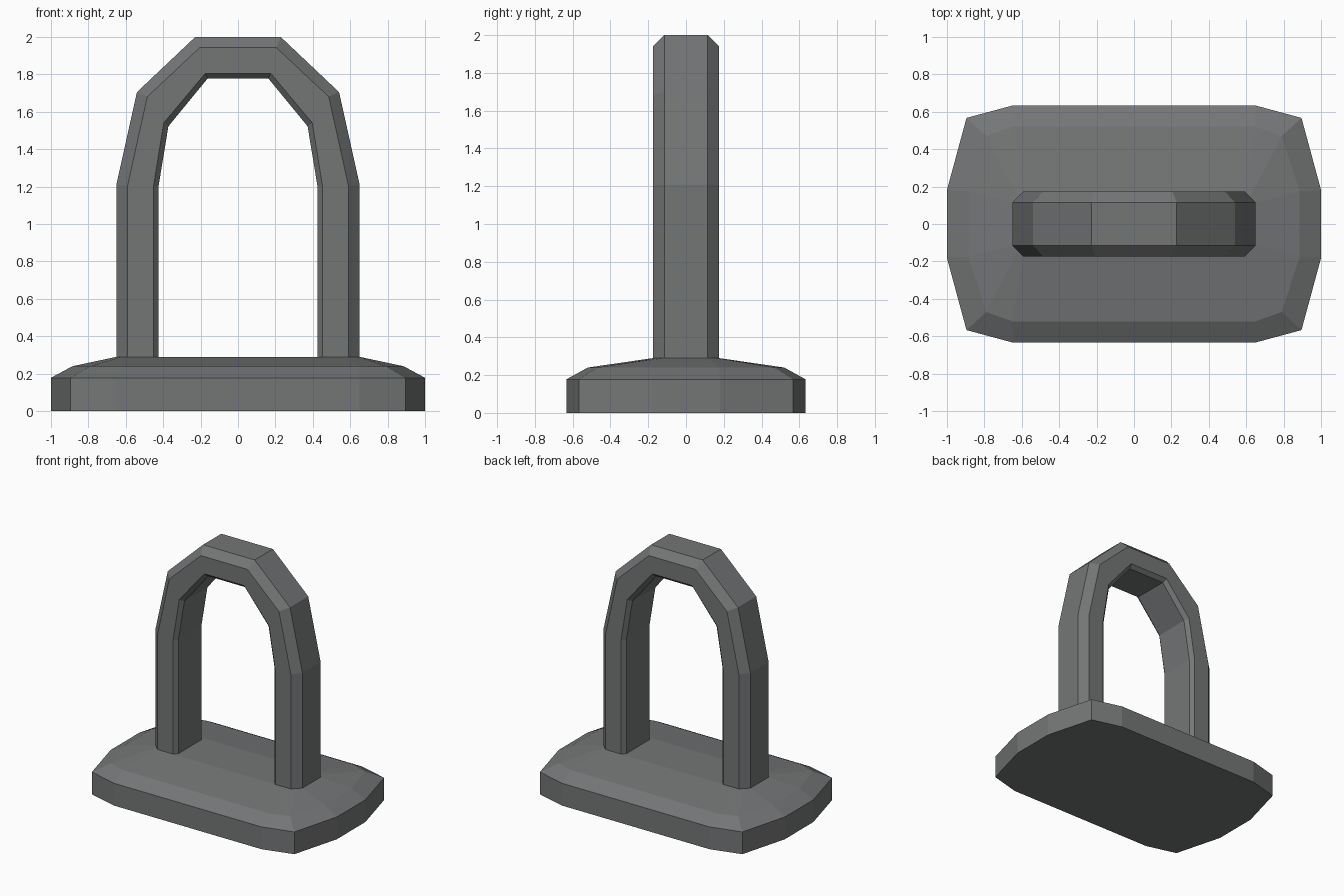
import bpy, bmesh

if "Cube" in bpy.data.objects:
    bpy.data.objects.remove(bpy.data.objects["Cube"])

# Dark grey metal
metal = bpy.data.materials.new("dark_metal")
metal.diffuse_color = (0.175, 0.18, 0.182, 1)
metal.use_nodes = True
metal.node_tree.nodes["Principled BSDF"].inputs["Base Color"].default_value = metal.diffuse_color


def loft(name, rings):
    """Skin a list of equal-length closed rings and cap both ends."""
    bm = bmesh.new()
    vs = [[bm.verts.new(p) for p in ring] for ring in rings]
    n = len(vs[0])
    for a, b in zip(vs, vs[1:]):
        for i in range(n):
            j = (i + 1) % n
            bm.faces.new((a[i], a[j], b[j], b[i]))
    bm.faces.new(vs[0])
    bm.faces.new(vs[-1])
    bmesh.ops.recalc_face_normals(bm, faces=bm.faces)
    mesh = bpy.data.meshes.new(name)
    bm.to_mesh(mesh)
    bm.free()
    mesh.materials.append(metal)
    obj = bpy.data.objects.new(name, mesh)
    bpy.context.collection.objects.link(obj)
    return obj


def outline(quarter, z):
    """Mirror one quarter of an outline into a closed ring at height z."""
    half = quarter + [(-x, y) for x, y in reversed(quarter)]
    return [(x, y, z) for x, y in half + [(-x, -y) for x, y in half]]


# Base plate: straight wall, bevelled rim, gentle slope up to the arch feet
rim = [(1.0, 0.18), (0.895, 0.567), (0.65, 0.633)]
shoulder = [(0.885, 0.175), (0.79, 0.47), (0.65, 0.52)]
crown = [(0.65, 0.115), (0.62, 0.145), (0.59, 0.175)]
loft("base_plate", [outline(rim, 0), outline(rim, 0.178),
                    outline(shoulder, 0.24), outline(crown, 0.29)])


# Arch: four rails (outer, outer face, inner face, inner), right half from foot to top
foot = 0.27
rails = [
    (0.115, [(0.65, foot), (0.65, 1.21), (0.54, 1.705), (0.228, 2.0)]),
    (0.175, [(0.59, foot), (0.59, 1.205), (0.485, 1.68), (0.205, 1.942)]),
    (0.175, [(0.452, foot), (0.452, 1.2), (0.397, 1.54), (0.175, 1.805)]),
    (0.145, [(0.425, foot), (0.425, 1.2), (0.372, 1.522), (0.162, 1.778)]),
]
right = []
for k in range(4):
    side = [(pts[k][0], y, pts[k][1]) for y, pts in rails]
    right.append(side + [(x, -y, z) for x, y, z in reversed(side)])
left = [[(-x, y, z) for x, y, z in ring] for ring in reversed(right)]
loft("arch_handle", right + left)
